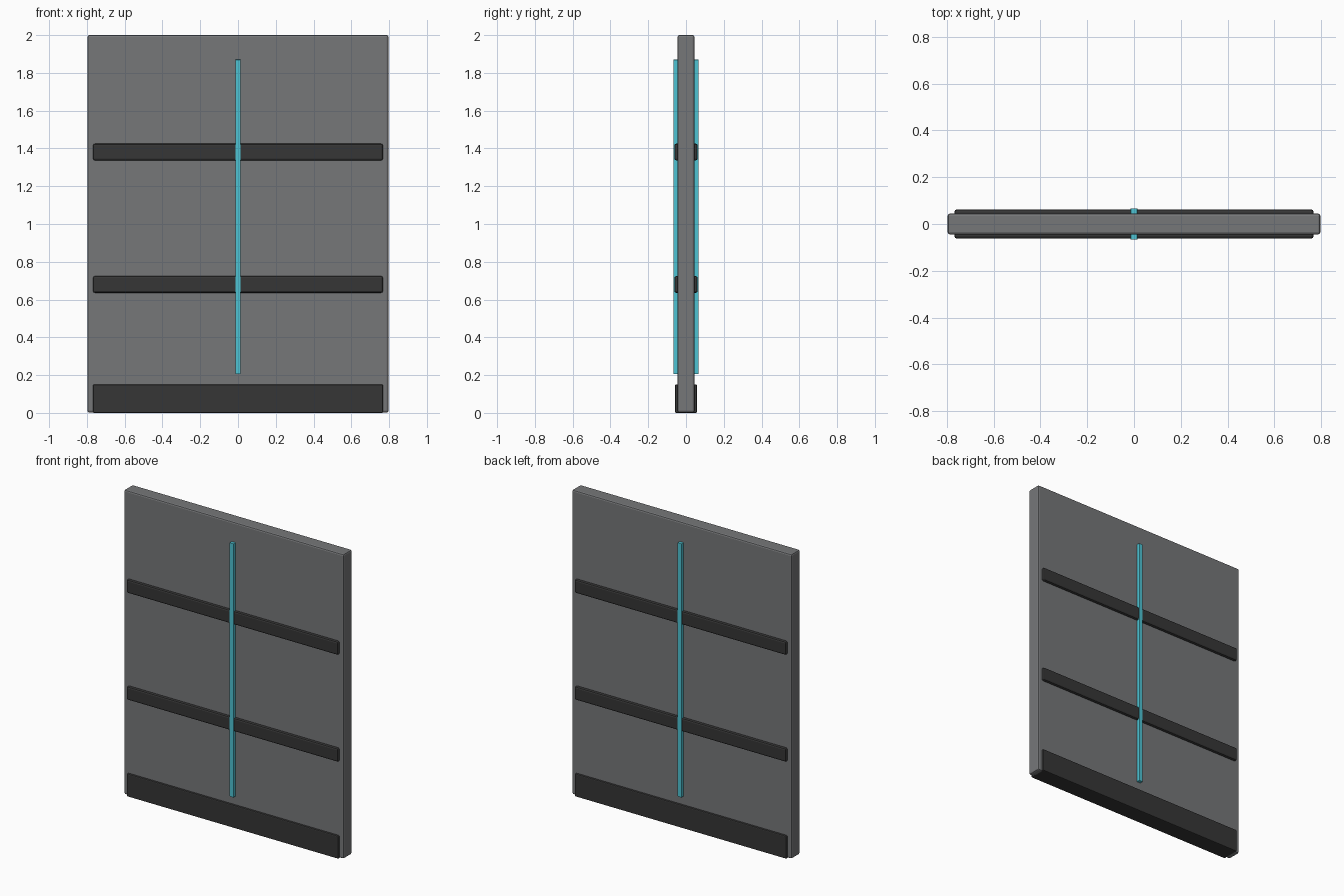
import bpy, bmesh

if "Cube" in bpy.data.objects:
    bpy.data.objects.remove(bpy.data.objects["Cube"])


def material(name, rgb):
    m = bpy.data.materials.new(name)
    lin = [((c / 255 + 0.055) / 1.055) ** 2.4 for c in rgb]
    m.diffuse_color = (*lin, 1.0)
    m.use_nodes = True
    m.node_tree.nodes["Principled BSDF"].inputs["Base Color"].default_value = m.diffuse_color
    return m


GREY = material("panel grey", (118, 119, 121))
DARK = material("dark trim", (54, 54, 54))
CYAN = material("cyan strip", (78, 196, 212))


def box(name, mat, half_x, half_y, z0, z1, bevel):
    """Chamfered box centred on x and y, spanning z0 to z1."""
    bm = bmesh.new()
    bmesh.ops.create_cube(bm, size=1)
    for v in bm.verts:
        v.co = (v.co.x * 2 * half_x, v.co.y * 2 * half_y, z0 + (v.co.z + 0.5) * (z1 - z0))
    if bevel:
        bmesh.ops.bevel(bm, geom=bm.edges[:], offset=bevel, segments=2,
                        profile=0.5, affect='EDGES')
    mesh = bpy.data.meshes.new(name)
    bm.to_mesh(mesh)
    bm.free()
    mesh.materials.append(mat)
    ob = bpy.data.objects.new(name, mesh)
    bpy.context.collection.objects.link(ob)
    return ob


# Main slab
box("panel", GREY, 0.797, 0.045, 0.002, 2.0, 0.01)

# Kick plate wrapping the foot of the slab
box("kick_plate", DARK, 0.768, 0.058, 0.0, 0.15, 0.006)

# Horizontal rails passing through to both faces
for label, z in (("lower", 0.68), ("upper", 1.381)):
    box(label + "_rail", DARK, 0.768, 0.062, z - 0.044, z + 0.044, 0.01)

# Vertical light strip on both faces
box("light_strip", CYAN, 0.014, 0.067, 0.205, 1.87, 0.002)
